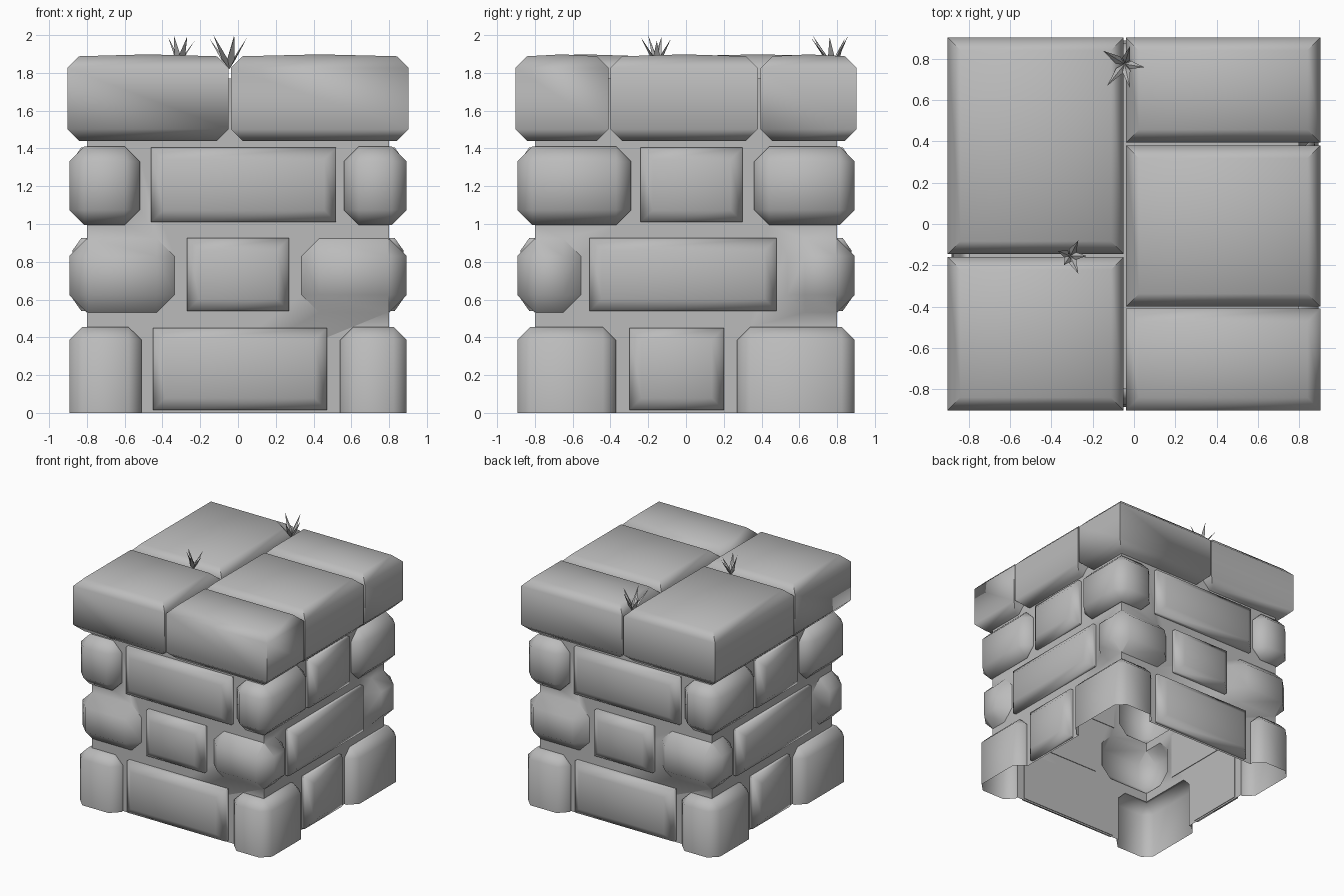
import bpy, bmesh, math
from mathutils import Vector, Matrix

cube = bpy.data.objects.get("Cube")
if cube:
    bpy.data.objects.remove(cube, do_unlink=True)

stone = bpy.data.materials.new("stone_grey")
stone.use_nodes = True
grey = (0.5, 0.5, 0.5, 1)
stone.diffuse_color = grey
stone.node_tree.nodes["Principled BSDF"].inputs["Base Color"].default_value = grey


def smooth_by_angle(ob, angle):
    bpy.ops.object.select_all(action='DESELECT')
    bpy.context.view_layer.objects.active = ob
    ob.select_set(True)
    bpy.ops.object.shade_smooth_by_angle(angle=math.radians(angle))


def finish(bm, name, smooth=60):
    bmesh.ops.recalc_face_normals(bm, faces=bm.faces)
    mesh = bpy.data.meshes.new(name)
    bm.to_mesh(mesh)
    bm.free()
    mesh.materials.append(stone)
    ob = bpy.data.objects.new(name, mesh)
    bpy.context.collection.objects.link(ob)
    if smooth:
        smooth_by_angle(ob, smooth)
    return ob


def box(x, y, z):
    bm = bmesh.new()
    lo, hi = Vector((x[0], y[0], z[0])), Vector((x[1], y[1], z[1]))
    size = hi - lo
    bmesh.ops.create_cube(bm, size=1, matrix=Matrix.Translation((lo + hi) / 2) @ Matrix.Diagonal((*size, 1)))
    return bm


def chamfered(name, x, y, z, width, edge_rule, bulge=0, turn=False):
    """Chamfered block with an optional raised top centre."""
    bm = box(x, y, z)
    edges = [e for e in bm.edges if edge_rule(e)]
    bmesh.ops.bevel(bm, geom=edges, offset=width, segments=1, affect='EDGES')
    if bulge:
        top = [f for f in bm.faces if f.calc_center_median().z > z[1] - 0.001]
        for v in bmesh.ops.poke(bm, faces=top)["verts"]:
            v.co.z += bulge
    if turn:
        bmesh.ops.rotate(bm, verts=bm.verts, matrix=Matrix.Rotation(math.pi, 3, 'Z'))
    return finish(bm, name)


def wall_stone(name, span, z, side):
    """Pillowed stone on one wall; side counts quarter turns from the front."""
    bm = box(span, (-0.83, -0.795), z)
    front = [f for f in bm.faces if f.calc_center_median().y < -0.82]
    bmesh.ops.inset_region(bm, faces=front, thickness=0.09, depth=0.045)
    for v in bmesh.ops.poke(bm, faces=front)["verts"]:
        v.co.y -= 0.015
    bmesh.ops.rotate(bm, verts=bm.verts, matrix=Matrix.Rotation(side * math.pi / 2, 3, 'Z'))
    finish(bm, name, 75)


# Mortar core, starting below the ground so it can be cut open there
sunk = -0.05
core = finish(box((-0.8, 0.8), (-0.8, 0.8), (sunk, 1.77)), "mortar_core_with_corner_stones", 0)

# Courses: height, chamfer, front-left block, front-right block, front stone, side stone
courses = [
    ("bottom", (sunk, 0.455), 0.07, (-0.51, -0.27), (0.54, -0.37), (-0.45, 0.47), (-0.30, 0.20)),
    ("middle", (0.525, 0.93), 0.1, (-0.33, -0.53), (0.33, -0.55), (-0.27, 0.27), (-0.51, 0.48)),
    ("upper", (0.995, 1.41), 0.08, (-0.52, -0.36), (0.56, -0.29), (-0.46, 0.52), (-0.24, 0.30)),
]
corner_stones = []
for label, z, width, left, right, front_span, side_span in courses:
    rule = lambda e: any(v.co.z > 0 for v in e.verts)
    for turn in (False, True):
        place = "back" if turn else "front"
        for letter, x, depth in (("a", (-0.893, left[0]), left[1]), ("b", (right[0], 0.893), right[1])):
            corner_stones.append(chamfered(f"{label}_corner_{letter}_{place}", x, (-0.893, depth),
                                           z, width, rule, turn=turn))
        half = 2 if turn else 0
        mid_z = (max(z[0], 0) + 0.015, z[1] - 0.005)
        wall_stone(f"{label}_wall_stone_{place}", front_span, mid_z, half)
        wall_stone(f"{label}_side_stone_{place}", side_span, mid_z, half + 1)

# Merge the corner stones into the core, leaving one outer shell
for block in corner_stones:
    union = core.modifiers.new("join_" + block.name, 'BOOLEAN')
    union.operation = 'UNION'
    union.solver = 'EXACT'
    union.object = block
merged = core.evaluated_get(bpy.context.evaluated_depsgraph_get())
shell = bmesh.new()
shell.from_mesh(merged.to_mesh())
merged.to_mesh_clear()
core.modifiers.clear()
for block in corner_stones:
    bpy.data.objects.remove(block, do_unlink=True)

# Cut the shell open at the ground
bmesh.ops.bisect_plane(shell, geom=shell.verts[:] + shell.edges[:] + shell.faces[:],
                       plane_co=(0, 0, 0), plane_no=(0, 0, 1), clear_inner=True)
shell.to_mesh(core.data)
shell.free()
smooth_by_angle(core, 50)

# Cap slabs, chamfered along their horizontal edges
flat_edge = lambda e: abs(e.verts[0].co.z - e.verts[1].co.z) < 0.01
left_x, right_x = (-0.903, -0.05), (-0.038, 0.903)
slabs = [(left_x, (-0.903, -0.16)), (left_x, (-0.145, 0.903)),
         (right_x, (-0.903, -0.41)), (right_x, (-0.4, 0.38)), (right_x, (0.395, 0.903))]
for i, (x, y) in enumerate(slabs):
    chamfered(f"cap_slab_{i + 1}", x, y, (1.44, 1.888), 0.062, flat_edge, 0.01)


# Grass tufts: splayed three-sided blades
def tuft(name, base, tips):
    bm = bmesh.new()
    base = Vector(base)
    for tx, ty, tz in tips:
        tip = Vector((tx, ty, tz))
        out = Vector((tx - base.x, ty - base.y, 0)).normalized()
        across = Vector((-out.y, out.x, 0)) * 0.02
        mid = base.lerp(tip, 0.3)
        a, b, c, d, e = [bm.verts.new(p) for p in
                         (base, mid + across, mid - across, tip, mid - out * 0.012)]
        for tri in ((a, c, b), (b, c, d), (a, b, e), (a, e, c), (b, d, e), (c, e, d)):
            bm.faces.new(tri)
    finish(bm, name, 0)


tuft("grass_front", (-0.31, -0.155, 1.84),
     [(-0.27, -0.08, 1.98), (-0.37, -0.13, 1.99), (-0.23, -0.155, 1.97),
      (-0.27, -0.24, 1.99), (-0.34, -0.2, 2.0)])
tuft("grass_back", (-0.045, 0.775, 1.82),
     [(-0.15, 0.84, 1.98), (-0.02, 0.86, 2.0), (0.05, 0.76, 1.99),
      (-0.02, 0.66, 1.99), (-0.13, 0.67, 2.0)])
